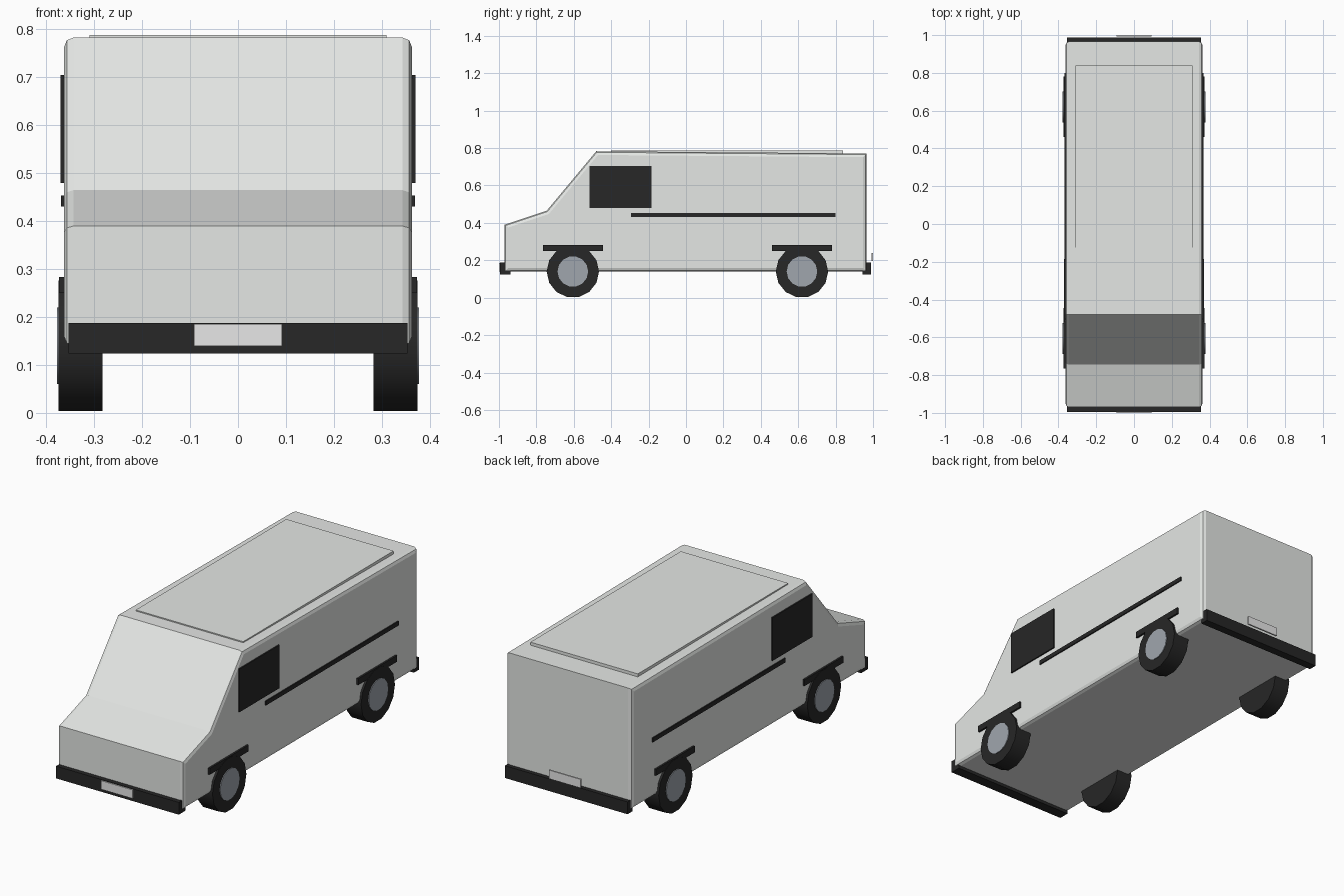
import bpy, bmesh, math
from mathutils import Matrix

cube = bpy.data.objects.get("Cube")
if cube:
    bpy.data.objects.remove(cube, do_unlink=True)


def material(name, rgb):
    m = bpy.data.materials.new(name)
    m.use_nodes = True
    m.diffuse_color = (*rgb, 1)
    m.node_tree.nodes["Principled BSDF"].inputs["Base Color"].default_value = (*rgb, 1)
    return m


WHITE = material("white paint", (0.80, 0.82, 0.80))
BLACK = material("black trim", (0.02, 0.02, 0.02))
STEEL = material("wheel grey", (0.35, 0.38, 0.42))
PLATE = material("plate white", (0.80, 0.80, 0.80))


def finish(name, bm, mat):
    bmesh.ops.recalc_face_normals(bm, faces=bm.faces)
    me = bpy.data.meshes.new(name)
    bm.to_mesh(me)
    bm.free()
    me.materials.append(mat)
    ob = bpy.data.objects.new(name, me)
    bpy.context.collection.objects.link(ob)
    return ob


def box(name, x, y, z, mat):
    """Box from (min, max) pairs."""
    bm = bmesh.new()
    bmesh.ops.create_cube(bm, size=1)
    for v in bm.verts:
        v.co = [a + (b - a) * (c + 0.5) for (a, b), c in zip((x, y, z), v.co)]
    return finish(name, bm, mat)


def disc(name, x, y, z, radius, sides, mat):
    """Cylinder along x, with one corner pointing down."""
    bm = bmesh.new()
    place = Matrix.Translation((sum(x) / 2, y, z)) @ Matrix.Rotation(math.pi / 2, 4, "Y")
    bmesh.ops.create_cone(bm, cap_ends=True, segments=sides, radius1=radius,
                          radius2=radius, depth=abs(x[1] - x[0]), matrix=place)
    ob = finish(name, bm, mat)
    bpy.ops.object.select_all(action="DESELECT")
    ob.select_set(True)
    bpy.context.view_layer.objects.active = ob
    bpy.ops.object.shade_smooth_by_angle(angle=math.radians(40))
    return ob


# Body: side profile extruded across, with softened side rims
profile = [(-0.97, 0.14), (-0.97, 0.39), (-0.745, 0.465),
           (-0.48, 0.783), (0.966, 0.771), (0.966, 0.14)]
bm = bmesh.new()
face = bm.faces.new([bm.verts.new((-0.363, y, z)) for y, z in profile])
ext = bmesh.ops.extrude_face_region(bm, geom=[face])
for v in ext["geom"]:
    if isinstance(v, bmesh.types.BMVert):
        v.co.x = 0.363
rims = [e for e in bm.edges if abs(e.verts[0].co.x - e.verts[1].co.x) < 0.01]
bmesh.ops.bevel(bm, geom=rims, offset=0.02, segments=2, profile=0.5, affect="EDGES")
finish("body", bm, WHITE)

# Raised roof panel
box("roof_panel", (-0.31, 0.31), (-0.4, 0.84), (0.765, 0.788), WHITE)

# Bumpers and plates
box("front_bumper", (-0.354, 0.354), (-0.994, -0.938), (0.124, 0.188), BLACK)
box("rear_bumper", (-0.354, 0.354), (0.945, 0.988), (0.124, 0.188), BLACK)
box("front_plate", (-0.092, 0.092), (-1.0, -0.99), (0.14, 0.185), PLATE)
box("rear_plate", (-0.092, 0.092), (0.992, 1.0), (0.195, 0.24), PLATE)

# Side fittings and wheels
for side, s in (("left", 1), ("right", -1)):
    def span(a, b):
        return tuple(sorted((s * a, s * b)))

    box(side + "_window", span(0.355, 0.370), (-0.515, -0.185), (0.48, 0.705), BLACK)
    box(side + "_stripe", span(0.355, 0.369), (-0.295, 0.8), (0.431, 0.453), BLACK)
    for end, y in (("front", -0.605), ("rear", 0.62)):
        box(f"{end}_{side}_arch", span(0.34, 0.373), (y - 0.16, y + 0.16), (0.25, 0.283), BLACK)
        disc(f"{end}_{side}_tyre", span(0.283, 0.374), y, 0.14, 0.14, 14, BLACK)
        disc(f"{end}_{side}_hub", span(0.36, 0.378), y, 0.14, 0.082, 14, STEEL)
